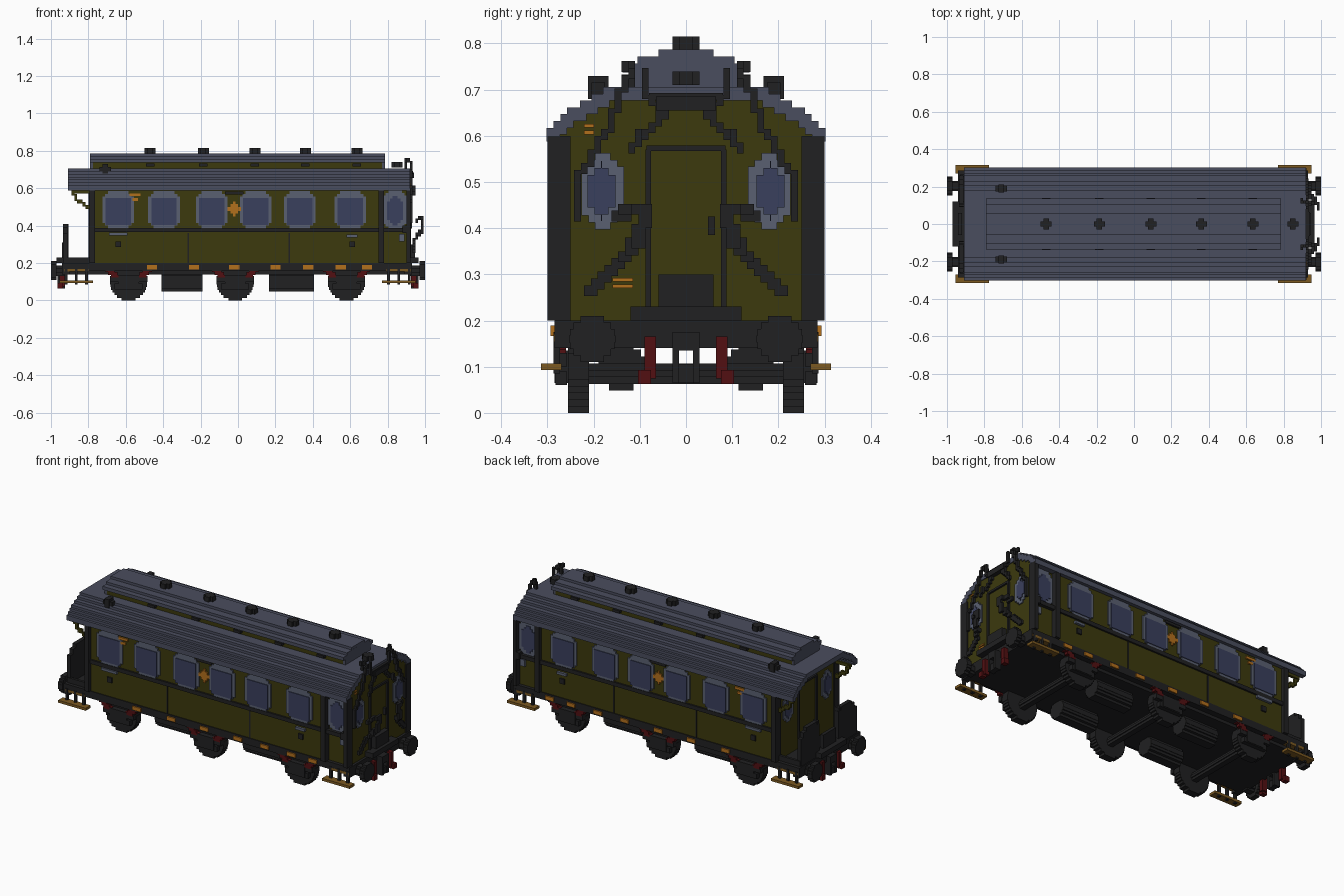
import bpy
import bmesh
import math
from mathutils import Vector

if "Cube" in bpy.data.objects:
    bpy.data.objects.remove(bpy.data.objects["Cube"])

U = 0.0147  # size of one building block


def material(name, red, green, blue):
    mat = bpy.data.materials.new(name)
    mat.use_nodes = True
    colour = (red, green, blue, 1)
    mat.diffuse_color = colour
    mat.node_tree.nodes["Principled BSDF"].inputs["Base Color"].default_value = colour
    return mat


olive = material("olive paint", .045, .041, .004)
slate = material("slate roof", .068, .075, .112)
frame_grey = material("window frame grey", .1, .115, .165)
glass = material("blue glass", .042, .05, .11)
black = material("black iron", .015, .015, .016)
red = material("dark red", .085, .005, .006)
wood = material("step wood", .2, .1, .015)
orange = material("orange label", .45, .16, .012)


def build(name, mat, boxes, mirror=False):
    """Join boxes (x0, x1, y0, y1, z0, z1) into one object, optionally mirrored in y."""
    if mirror:
        boxes = boxes + [(a, b, -d, -c, e, f) for a, b, c, d, e, f in boxes]
    bm = bmesh.new()
    for x0, x1, y0, y1, z0, z1 in boxes:
        cube = bmesh.ops.create_cube(bm, size=1)
        for v in cube["verts"]:
            v.co = Vector(((x0 + x1) / 2 + v.co.x * (x1 - x0),
                           (y0 + y1) / 2 + v.co.y * (y1 - y0),
                           (z0 + z1) / 2 + v.co.z * (z1 - z0)))
    mesh = bpy.data.meshes.new(name)
    bm.to_mesh(mesh)
    bm.free()
    mesh.materials.append(mat)
    obj = bpy.data.objects.new(name, mesh)
    bpy.context.collection.objects.link(obj)
    return obj


def block(x, y, z, sx, sy, sz):
    """Box from its centre and sizes."""
    return (x - sx / 2, x + sx / 2, y - sy / 2, y + sy / 2, z - sz / 2, z + sz / 2)


def disc(axis, x, y, z, radius, length):
    """Stepped round bar along x or y, as one box per row."""
    rows = max(3, round(2 * radius / U))
    step = 2 * radius / rows
    boxes = []
    for i in range(rows):
        h = -radius + (i + .5) * step
        w = 2 * math.sqrt(radius ** 2 - h ** 2)
        size = (length, w) if axis == "x" else (w, length)
        boxes.append(block(x, y, z + h, *size, step))
    return boxes


def chain(points, size=2 * U):
    """Row of blocks along a path."""
    boxes = []
    for a, b in zip(points, points[1:]):
        a, b = Vector(a), Vector(b)
        n = max(1, math.ceil((b - a).length / U))
        for i in range(n + 1):
            p = a.lerp(b, i / n)
            snapped = [round(c / U) * U for c in p]
            boxes.append(block(*snapped, U, size, U * 1.6))
    return boxes


def rounded(x, y, z, sx, sy, sz):
    """Upright panel with stepped corners."""
    c = 2 * U
    thin_x = sx < sy
    boxes = [block(x, y, z, sx, sy, sz - 2 * c)]
    for cut in (U, c):
        boxes.append(block(x, y, z, sx if thin_x else sx - 2 * cut,
                           sy - 2 * cut if thin_x else sy, sz - 2 * c + 2 * cut))
    return boxes


# Body: saloon, narrower end compartment and stepped gables
build("body", olive, [(-.79, .76, -.28, .28, .2, .6), (.76, .915, -.265, .265, .2, .6)])

# Roof shell in rows, with the gable filling inside it
widths = [.302, .302, .287, .272, .258, .23, .205, .18]
base = .588
shell, gable = [], []
for i, w in enumerate(widths):
    z = base + i * U
    inner = widths[min(i + 2, len(widths) - 1)] - U
    if i < len(widths) - 2:
        shell.append((-.91, .92, inner, w, z, z + U))
        gable.append((-.79, .915, -inner, inner, z, z + U))
    else:
        shell.append((-.91, .92, -.01, w, z, z + U))
build("roof", slate, shell, True)
build("gables", olive, gable)

# Raised lantern roof
build("lantern_walls", olive, [(-.775, .77, -.118, .118, .7, .74)])
build("lantern_roof", slate, [(-.79, .785, -w, w, z, z + t) for w, z, t in
      ((.137, .737, .02), (.105, .757, U), (.06, .772, U))]
      + [(.77, .785, -.118, .118, .7, .74), (-.79, -.775, -.118, .118, .7, .74)])
vent_x = [-.47, -.185, .09, .36, .635]
vents = []
for x, z in [(x, .8) for x in vent_x] + [(.85, .725)]:
    vents += [block(x, 0, z, 4 * U, 2 * U, 2 * U), block(x, 0, z, 2 * U, 4 * U, 2 * U)]
build("roof_vents", black, vents)
build("lantern_vents", black, [block(x, .125, .725, .045, .03, U) for x in vent_x], True)
build("roof_lamps", black, [block(-.71, .19, .705, .03, .045, .05),
                            block(-.71, .19, .7, .06, .03, .03)], True)

# Side windows
frames, panes = [], []
for x in (-.64, -.395, -.14, .095, .33, .6):
    frames += rounded(x, .281, .485, .17, .012, .2)
    panes.append(block(x, .286, .475, .135, .01, .145))
frames += rounded(.84, .266, .485, .13, .012, .21)
panes += rounded(.84, .27, .48, .085, .012, .16)
# End windows
for x in (.915, -.79):
    frames += rounded(x, .18, .48, .012, .092, .165)
    panes += rounded(x, .183, .48, .02, .06, .13)
build("window_frames", frame_grey, frames, True)
build("window_panes", glass, panes, True)

# Black trim on the sides
trim = [(-.79, .92, .27, .29, .365, .388)]
trim += [(x, x + 2 * U, .25, .3, .2, .6) for x in (-.795, .75)]
trim += [(.9, .922, .25, .3, .2, .6), (.88, .922, .25, .3, .36, .4)]
trim += [block(x, .28, .28, .008, .008, .16) for x in (-.265, .275)]
trim.append(block(-.02, .285, .575, .1, .012, U))
trim += [block(x, .282, .3, .03, .014, .03) for x in (-.64, .61)]
build("side_trim", black, trim, True)
build("side_handles", frame_grey, [block(-.64, .284, .355, .1, .02, U),
      block(.61, .284, .345, .06, .02, U), block(.875, .268, .335, .03, .02, .04)], True)

# Emblem and labels
labels = rounded(-.02, .283, .49, .07, .01, .08)
labels += [block(-.55, .283, .565, .06, .01, U), block(-.55, .283, .54, .03, .01, U)]
labels += [block(x, .288, .178, .055, .01, .022)
           for x in (-.46, -.235, -.02, .2, .375, .55, .69)]
build("emblem_and_labels", orange, labels, True)
build("end_labels", orange, [block(.916, y, z, .01, w, .008) for y, z, w in
      ((-.21, .622, .022), (-.21, .607, .022), (-.137, .288, .044), (-.137, .274, .044))])

# Doors at both ends
door = []
for x in (.915, -.79):
    door += [block(x, .082, .385, .02, .012, .37), block(x, .04, .573, .02, .09, .012)]
build("door_surround", black, door, True)
build("gangway_parts", black, [
    block(.925, 0, .67, .03, .13, .03), block(.92, 0, .685, .03, .16, U),
    block(.93, 0, .25, .03, .12, .1), block(.94, 0, .215, .05, .24, .03),
    block(.92, .055, .405, .02, U, .04)])

# Folding gangway rails on the closed end
rails = chain([(.89, .12, .69), (.9, .125, .75), (.925, .12, .74), (.925, .15, .66),
               (.925, .2, .56), (.93, .235, .5), (.93, .235, .42)], U)
rails += chain([(.925, .09, .73), (.925, .08, .68), (.93, .05, .64), (.935, .12, .58)], U)
rails += chain([(.95, .15, .43), (.985, .09, .44), (.99, .1, .38), (.95, .13, .34),
                (.94, .17, .3), (.935, .21, .26)])
build("gangway_rails", black, rails, True)

# Open platform: railing and roof brackets
railing = [(-.935, -.912, .09, .26, .2, .36), (-.935, -.912, .09, .24, .36, .39),
           (-.935, -.912, .11, .21, .39, .41), (-.93, -.79, .25, .265, .2, .23)]
railing += [block(-.92, .1, .31, .03, U, .2)]
build("platform_railing", black, railing, True)
build("platform_plate", black, [block(-.94, 0, .215, .06, .24, .03),
                               block(-.93, 0, .26, .02, .12, .1)])
build("roof_brackets", olive, chain([(-.88, .27, .57), (-.86, .27, .54), (-.83, .27, .52),
      (-.8, .27, .5)], U) + [(-.89, -.79, .262, .277, .572, .59)], True)

# Underframe
build("underframe", black, [(-.93, .92, -.25, .25, .14, .2), (-.93, .92, -.285, .285, .158, .2)]
      + [block(x, 0, .17, .04, .57, .06) for x in (-.92, .91)])

# Wheels, axles and springs
wheels, axles, irons = [], [], []
for x in (-.585, -.015, .58):
    wheels += disc("y", x, .233, .1, .1, .045)
    wheels += [block(x, .27, .1, .11, .03, .07), block(x, .27, .115, .2, .025, .03),
               block(x, .27, .075, .15, .025, .03)]
    axles += disc("y", x, 0, .085, .022, .46)
    for s in (-1, 1):
        irons += [block(x + s * (.07 + i * U), .272, .13 + i * U, .05, .024, U)
                  for i in range(3)]
build("wheels", black, wheels, True)
build("axles", black, axles)
build("spring_hangers", red, irons, True)
build("tanks", black, disc("x", -.3, .14, .1, .052, .22) + disc("x", .285, .14, .1, .052, .24), True)

# Buffers, coupling and hoses at both ends
buffers, coupling, hoses = [], [], []
for s in (-1, 1):
    buffers += disc("x", s * .985, .203, .16, .05, .03) + disc("x", s * .95, .203, .16, .028, .06)
    coupling += [block(s * .945, .022, .12, .04, U, .11), block(s * .945, .01, .155, .04, .03, .04),
                 block(s * .945, .01, .085, .03, .03, .04)]
    hoses += [block(s * .94, .077, .12, .03, .025, .09), block(s * .95, .09, .078, .03, .028, .03)]
build("buffers", black, buffers, True)
build("coupling", black, coupling, True)
build("brake_hoses", red, hoses, True)

# Wooden steps with their hangers
steps, hangers = [], []
for x in (-.865, .86):
    steps += [block(x, .292, .1, .18, .045, U), block(x, .27, .162, .13, .032, U)]
    hangers += [block(x + d, .28, .13, U, U, .09) for d in (-.055, .0, .055)]
build("steps", wood, steps, True)
build("step_hangers", black, hangers, True)
